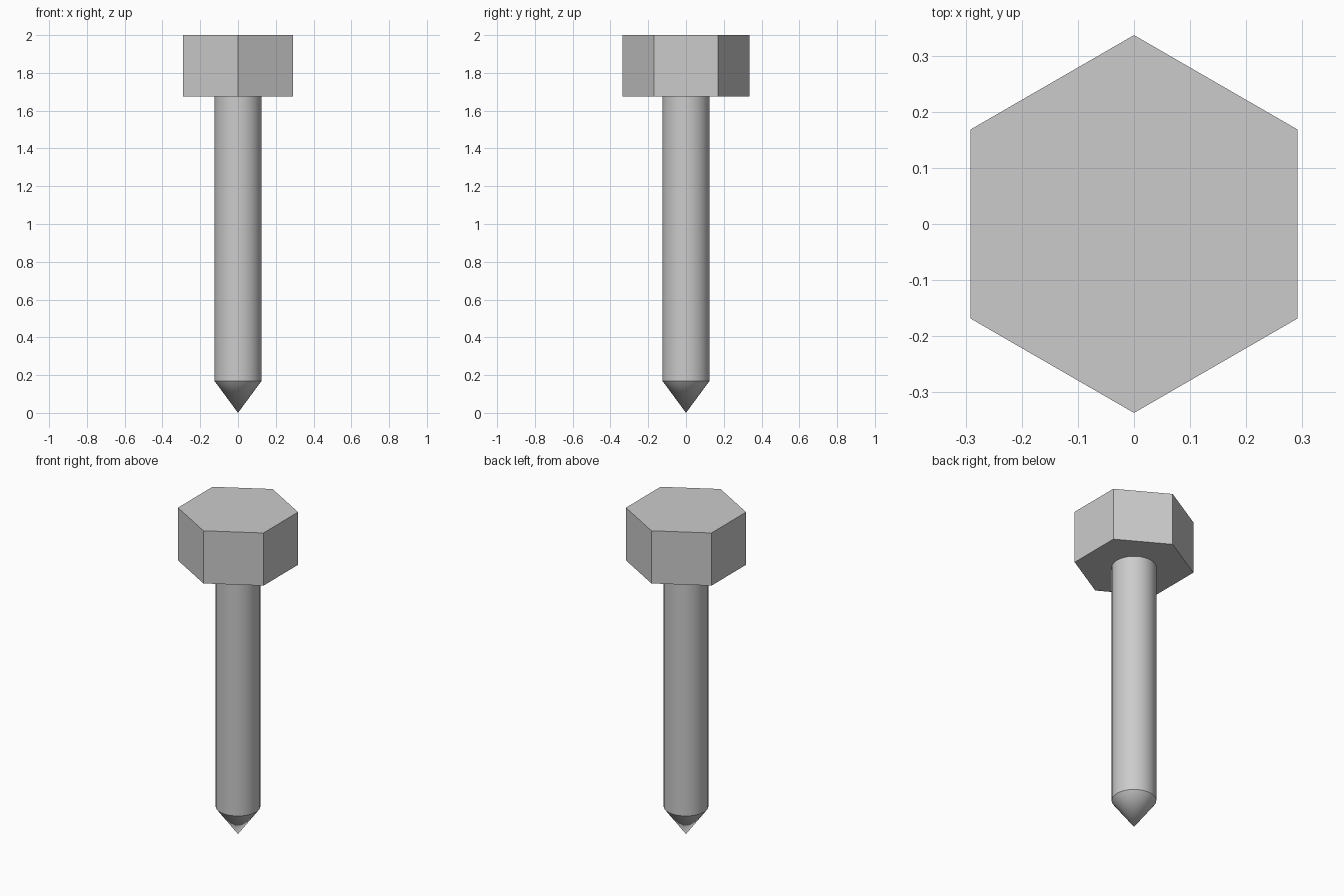
import bpy
import math

if "Cube" in bpy.data.objects:
    bpy.data.objects.remove(bpy.data.objects["Cube"], do_unlink=True)

TIP_TOP, HEAD_BASE, TOP = 0.17, 1.675, 2.0
SHAFT_R, HEAD_R = 0.125, 0.337
SIDES = 32

steel = bpy.data.materials.new("light_grey_steel")
steel.use_nodes = True
colour = (0.6, 0.6, 0.6, 1)
steel.diffuse_color = colour
steel.node_tree.nodes["Principled BSDF"].inputs["Base Color"].default_value = colour


def prism(name, sides, r_low, r_high, z_low, z_high, fill, smooth):
    """Upright prism or cone between two heights."""
    bpy.ops.mesh.primitive_cone_add(
        vertices=sides, radius1=r_low, radius2=r_high, depth=z_high - z_low,
        end_fill_type=fill, location=(0, 0, (z_low + z_high) / 2))
    part = bpy.context.object
    part.name = part.data.name = name
    part.data.materials.append(steel)
    if smooth:
        bpy.ops.object.shade_smooth_by_angle(angle=math.radians(30))
    return part


# Hexagonal head
prism("hex_head", 6, HEAD_R, HEAD_R, HEAD_BASE, TOP, 'NGON', False)
# Round shank, open where it meets the head and the tip
prism("shank", SIDES, SHAFT_R, SHAFT_R, TIP_TOP, HEAD_BASE, 'NOTHING', True)
# Pointed tip
prism("pointed_tip", SIDES, 0, SHAFT_R, 0, TIP_TOP, 'NOTHING', True)
